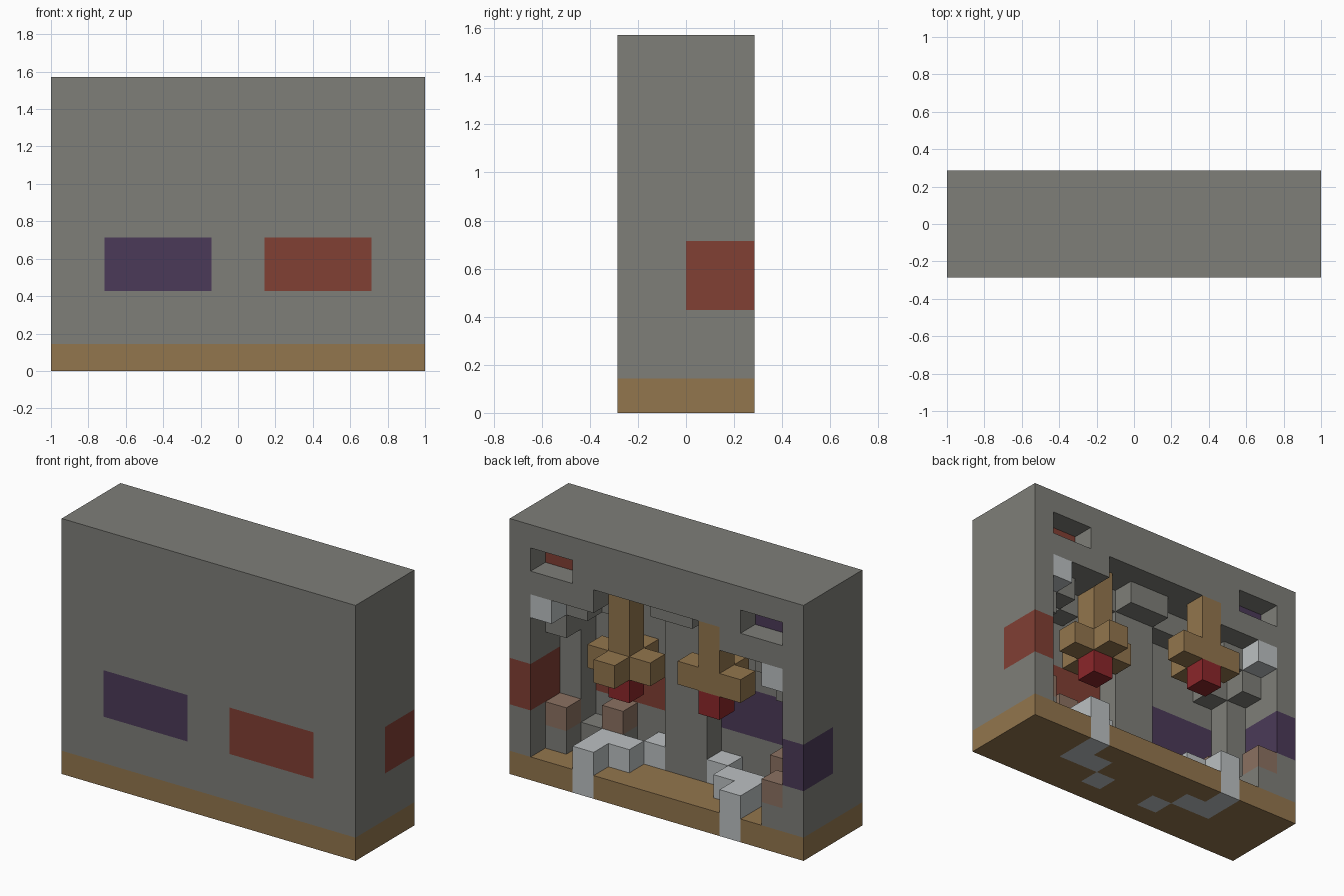
import bpy, bmesh
from mathutils import Vector

cube = bpy.data.objects.get("Cube")
if cube:
    bpy.data.objects.remove(cube, do_unlink=True)

# Block grid: u counts from the left end, d from the open back, k upward
NU, ND, NK = 14, 4, 11
S = 2 / NU
cells = {}


def fill(part, u, d, k):
    """Fill a box of cells; each range is one index or an inclusive pair."""
    spans = [(r, r) if isinstance(r, int) else r for r in (u, d, k)]
    for a in range(spans[0][0], spans[0][1] + 1):
        for b in range(spans[1][0], spans[1][1] + 1):
            for c in range(spans[2][0], spans[2][1] + 1):
                if part:
                    cells[a, b, c] = part
                else:
                    cells.pop((a, b, c), None)


def fill_both(part, u, d, k):
    """Fill one column and its mirror image."""
    fill(part, u, d, k)
    fill(part, NU - 1 - u, d, k)


# Stone shell, hollow from the back
fill("stone_shell", (0, NU - 1), (0, ND - 1), (0, NK - 1))
fill(None, (1, 12), (0, 2), (1, 7))
fill(None, (4, 9), (0, 1), 8)
fill("wooden_base", (0, NU - 1), (0, ND - 1), 0)

# Inner pillars, brackets and ledges
fill("stone_shell", (6, 7), 2, (1, 8))
fill("stone_shell", (6, 7), 1, 8)
for u in (1, 2):
    fill_both("stone_shell", u, 1, 7)
fill_both("stone_shell", 1, 2, (1, 7))
fill_both("stone_shell", 1, 1, 6)
fill("stone_shell", 3, 2, 7)
fill("stone_shell", 11, 2, (6, 7))
fill("stone_shell", 1, 1, 1)
fill("stone_shell", (2, 3), 2, 1)
fill("stone_shell", 11, 2, 1)
fill("stone_shell", 12, (0, 1), 1)

# Coloured wall panels and high niches
for part, wall, end, niche in (("red_panels", (2, 5), 0, (1, 2)),
                               ("purple_panels", (8, 11), 13, (11, 12))):
    fill(part, wall, 3, (3, 4))
    fill(part, end, (0, 1), (3, 4))
    fill(None, niche, 0, 9)
    fill(part, niche, 1, 9)

# Pale stepping path set through the base, and pale corner lamps
for u, d in ((3, 0), (3, 1), (4, 1), (5, 2)):
    fill_both("pale_path", u, d, (0, 1))
fill_both("pale_lamps", 1, 0, 7)

# Small clay blocks on the ledges
for u, d in ((1, 1), (3, 2), (11, 2), (12, 0)):
    fill("clay_blocks", u, d, 2)

# Hanging wooden crosses with a crimson block beneath
for u, d, k in ((4, 1, 5), (9, 0, 6)):
    fill("hanging_crosses", (u - 1, u + 1), d, k)
    fill("hanging_crosses", u, (max(d - 1, 0), d + 1), k)
    fill("hanging_crosses", u, d, (k, 8))
    fill("crimson_drops", u, d, k - 1)


def material(name, color):
    mat = bpy.data.materials.new(name)
    mat.use_nodes = True
    mat.diffuse_color = (*color, 1)
    bsdf = mat.node_tree.nodes["Principled BSDF"]
    bsdf.inputs["Base Color"].default_value = (*color, 1)
    bsdf.inputs["Roughness"].default_value = 0.9
    return mat


stone = material("stone grey", (0.21, 0.21, 0.19))
wood = material("wood brown", (0.29, 0.18, 0.075))
red = material("brick red", (0.22, 0.05, 0.034))
purple = material("dark purple", (0.07, 0.042, 0.098))
pale = material("pale grey", (0.50, 0.53, 0.54))
crimson = material("crimson", (0.26, 0.02, 0.023))
clay = material("clay pink", (0.26, 0.165, 0.12))

PARTS = {"stone_shell": stone, "wooden_base": wood, "red_panels": red,
         "purple_panels": purple, "pale_path": pale, "pale_lamps": pale,
         "clay_blocks": clay, "hanging_crosses": wood, "crimson_drops": crimson}


def build(part, mat):
    """Mesh the exposed sides of a part's cells."""
    bm = bmesh.new()
    for cell, owner in cells.items():
        if owner != part:
            continue
        for axis in range(3):
            for side in (0, 1):
                near = list(cell)
                near[axis] += 2 * side - 1
                if tuple(near) in cells:
                    continue
                b, c = (axis + 1) % 3, (axis + 2) % 3
                ring = []
                for p, q in ((0, 0), (1, 0), (1, 1), (0, 1)):
                    v = Vector(cell)
                    v[axis] += side
                    v[b] += p
                    v[c] += q
                    ring.append(bm.verts.new(((NU / 2 - v.x) * S, (ND / 2 - v.y) * S, v.z * S)))
                bm.faces.new(ring if side else ring[::-1])
    bmesh.ops.remove_doubles(bm, verts=bm.verts, dist=0.001)
    bmesh.ops.dissolve_limit(bm, angle_limit=0.01, verts=bm.verts, edges=bm.edges)
    mesh = bpy.data.meshes.new(part)
    bm.to_mesh(mesh)
    bm.free()
    mesh.materials.append(mat)
    bpy.context.collection.objects.link(bpy.data.objects.new(part, mesh))


for part, mat in PARTS.items():
    build(part, mat)
